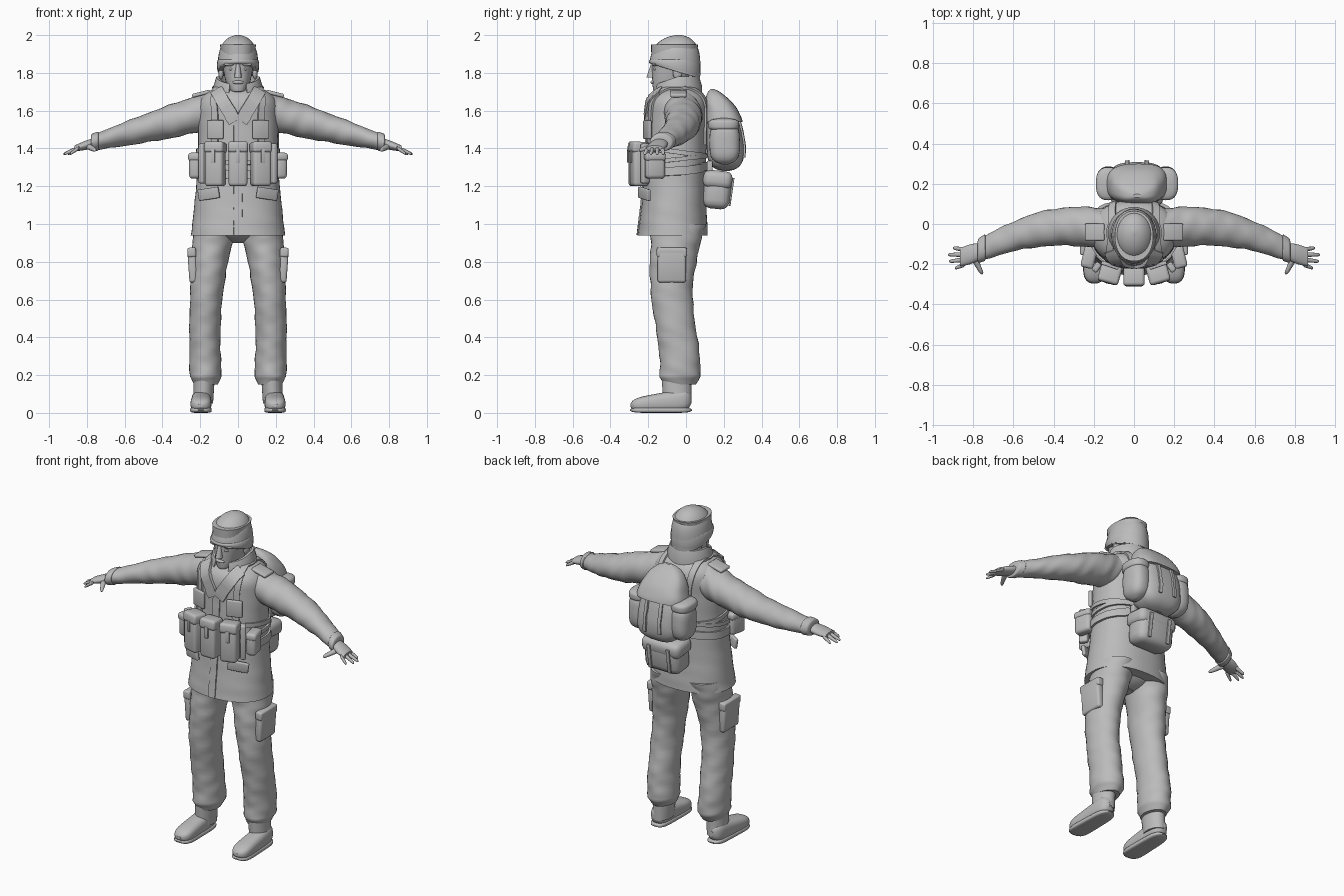
import bpy, bmesh, math
from math import sin, cos, pi, tau, radians
from mathutils import Vector, Euler
from mathutils.bvhtree import BVHTree

if "Cube" in bpy.data.objects:
    bpy.data.objects.remove(bpy.data.objects["Cube"], do_unlink=True)

GREY = bpy.data.materials.new("plain_grey")
GREY.use_nodes = True
GREY.diffuse_color = (.5, .5, .5, 1)
GREY.node_tree.nodes["Principled BSDF"].inputs["Base Color"].default_value = GREY.diffuse_color


def finish(name, bm, mirror=False, angle=45):
    """Turn a bmesh into a shaded object, optionally mirrored across x."""
    bmesh.ops.recalc_face_normals(bm, faces=bm.faces)
    mesh = bpy.data.meshes.new(name)
    bm.to_mesh(mesh)
    bm.free()
    mesh.materials.append(GREY)
    mesh.shade_smooth()
    mesh.set_sharp_from_angle(angle=radians(angle))
    part = bpy.data.objects.new(name, mesh)
    bpy.context.collection.objects.link(part)
    if mirror:
        modifier = part.modifiers.new("mirror", "MIRROR")
        modifier.use_mirror_merge = False
    return part


def bridge(bm, rings):
    """Join closed rings of vertices and cap both ends."""
    for lower, upper in zip(rings, rings[1:]):
        for j in range(len(lower)):
            k = (j + 1) % len(lower)
            bm.faces.new((lower[j], lower[k], upper[k], upper[j]))
    bm.faces.new(rings[0])
    bm.faces.new(rings[-1])


def rounded(power):
    """Scale rule that closes both ends of a skin."""
    return lambda t: max(.05, 1 - abs(2 * t - 1) ** power) ** .5


def steady(t):
    return 1


def skin(name, start, end, radii, end_radii, axis=2, swell=steady, sag=None, ease=1,
         power=1, sides=28, steps=24, wrinkle=0, tilt=0, mirror=False):
    """Sweep a superellipse from start to end, shaped by swell and sag rules."""
    u, v = [i for i in range(3) if i != axis]
    bm = bmesh.new()
    rings = []
    for k in range(steps + 1):
        t = (1 - cos(pi * k / steps)) / 2
        mix = t ** ease
        centre = Vector(start).lerp(Vector(end), mix)
        centre[axis] = start[axis] + (end[axis] - start[axis]) * t
        if sag:
            centre += Vector(sag(t))
        ring = []
        for j in range(sides):
            a = tau * j / sides
            h = 30 * centre[axis]
            fold = 1 + wrinkle * (sin(2 * h + 3 * a) + sin(h - 2 * a) + sin(3 * h + 2 * sin(2 * a)) / 2)
            point = centre.copy()
            for i, wave, r, s in ((u, cos(a), radii[0], end_radii[0]), (v, sin(a), radii[1], end_radii[1])):
                size = (r + (s - r) * mix) * swell(t) * fold
                point[i] += size * math.copysign(abs(wave) ** power, wave)
            point[axis] += tilt * (point[v] - centre[v]) * (1 - t)
            ring.append(bm.verts.new(point))
        rings.append(ring)
    bridge(bm, rings)
    return finish(name, bm, mirror)


def pod(name, centre, radii, power=.8, ends=4, mirror=False, wrinkle=0):
    """Soft rounded volume."""
    rise = Vector((0, 0, radii[2]))
    return skin(name, Vector(centre) - rise, Vector(centre) + rise, radii, radii,
                swell=rounded(ends), power=power, steps=14, wrinkle=wrinkle, mirror=mirror)


def box(name, centre, size, bevel=.01, turn=(0, 0, 0), mirror=False):
    """Box with rounded edges, turned in degrees."""
    bm = bmesh.new()
    bmesh.ops.create_cube(bm, size=1)
    for vert in bm.verts:
        vert.co *= Vector(size)
    bmesh.ops.bevel(bm, geom=bm.edges[:], offset=bevel, segments=3, profile=.5, affect="EDGES")
    matrix = Euler([radians(a) for a in turn]).to_matrix()
    for vert in bm.verts:
        vert.co = matrix @ vert.co + Vector(centre)
    return finish(name, bm, mirror)


def ribbon(name, path, target, width=.03, thick=.01, mirror=False, steps=32):
    """Flat strap laid on a target part along path(t)."""
    mesh = target.data
    tree = BVHTree.FromPolygons([v.co for v in mesh.vertices], [p.vertices[:] for p in mesh.polygons])
    hits = [tree.find_nearest(Vector(path(i / steps))) for i in range(steps + 1)]
    bm = bmesh.new()
    rings = []
    for i, (spot, normal, *rest) in enumerate(hits):
        along = hits[min(i + 1, steps)][0] - hits[max(i - 1, 0)][0]
        side = along.cross(normal).normalized() * width / 2
        corners = ((-1, -.01), (1, -.01), (1, thick), (-1, thick))
        rings.append([bm.verts.new(spot + side * a + normal * b) for a, b in corners])
    bridge(bm, rings)
    return finish(name, bm, mirror)


def line(a, b):
    return lambda t: Vector(a).lerp(Vector(b), t)


# Head, neck and face
skin("neck", (0, -.04, 1.6), (0, -.05, 1.8), (.07, .08), (.06, .06))
skin("head", (0, -.12, 1.7), (0, -.06, 1.95), (.03, .05), (.095, .125), ease=.4, power=.9)
skin("nose", (0, -.18, 1.775), (0, -.175, 1.85), (.02, .03), (.01, .01), sides=12)
pod("lips", (0, -.175, 1.75), (.03, .013, .01), 1, 2)
pod("chin", (0, -.15, 1.72), (.03, .025, .02), 1, 2)
pod("brows", (.04, -.165, 1.845), (.035, .015, .01), 1, 2, True)
pod("eyes", (.035, -.163, 1.82), (.014, .012, .008), 1, 2, True)
pod("ears", (.09, -.045, 1.8), (.014, .025, .035), 1, 2, True)

# Knitted cap with folded cuff
skin("cap", (0, -.06, 1.815), (0, -.04, 2), (.11, .134), (.1, .125), tilt=-.3, wrinkle=.003,
     swell=lambda t: max(.01, 1 - t ** 3.5) ** .5)
skin("cap_cuff", (0, -.06, 1.81), (0, -.06, 1.87), (.112, .137), (.112, .137), tilt=-.3,
     swell=lambda t: .94 + .06 * sin(pi * t) ** .5)

# Jacket, with shoulders rounded in near the top
jacket = skin("jacket", (0, -.07, .94), (0, -.04, 1.72), (.25, .185), (.215, .165), power=.88,
              sides=48, steps=40, wrinkle=.003,
              swell=lambda t: (1 - .08 * sin(pi * t)) * (1 - .45 * max(0, 5 * t - 4) ** 4))
ribbon("front_placket", line((0, -.4, .96), (0, -.4, 1.56)), jacket, .045, .006)
ribbon("lapels", line((.02, -.3, 1.54), (.12, -.14, 1.72)), jacket, .07, .014, True)
box("skirt_pocket_flaps", (.155, -.22, 1.16), (.12, .02, .06), .006, (4, 8, 26), True)
box("chest_pockets", (.12, -.205, 1.5), (.09, .02, .1), .006, (0, 0, 18), True)
box("epaulettes", (.195, -.04, 1.69), (.1, .085, .02), .008, (0, 14, 0), True)

# Open standing collar
bm = bmesh.new()
rings = []
for i in range(33):
    a = radians(-68 + 316 * i / 32)
    drop = .04 * max(0, -sin(a))
    rings.append([bm.verts.new((r * cos(a), r * sin(a) - .045, 1.68 + rise - drop))
                  for r, rise in ((.13, 0), (.13, .05), (.115, .1), (.1, .1), (.1, 0))])
bridge(bm, rings)
finish("collar", bm)

# Sleeves, cuffs and hands
skin("sleeves", (.15, -.02, 1.6), (.77, -.13, 1.43), (.1, .1), (.056, .042), axis=0, steps=56,
     swell=lambda t: 1 + .12 * sin(pi * t), sag=lambda t: (0, .05 * sin(pi * t), 0),
     wrinkle=.018, mirror=True)
skin("cuffs", (.735, -.115, 1.44), (.78, -.135, 1.43), (.068, .052), (.06, .046), axis=0,
     swell=rounded(8), mirror=True)
skin("palms", (.76, -.135, 1.43), (.865, -.165, 1.4), (.04, .026), (.045, .016), axis=0,
     swell=lambda t: 1 + .15 * sin(pi * t), sides=18, mirror=True)
for finger, reach in enumerate((.9, .925, .92, .89)):
    y = -.128 - .024 * finger
    skin("finger_%d" % (finger + 1), (.84, y, 1.405), (reach, 1.4 * y + .06, 1.37), (.013, .013), (.008, .008),
         axis=0, swell=rounded(8), sides=10, steps=10, mirror=True)
skin("thumbs", (.8, -.16, 1.415), (.755, -.25, 1.39), (.02, .018), (.01, .01), axis=1,
     swell=rounded(8), sides=10, steps=10, mirror=True)

# Trousers, gathered at the ankle and bent at the knee
skin("trousers", (.17, -.05, .15), (.12, -.06, 1), (.085, .11), (.115, .145), steps=56,
     swell=lambda t: 1 - .15 * sin(pi * t) - .25 * max(0, 1 - 20 * t),
     sag=lambda t: (.025 * sin(pi * t), -.02 * sin(tau * (t - .35)), 0), wrinkle=.015, mirror=True)
pod("trouser_seat", (0, -.06, 1), (.17, .14, .1), 1, 2)
box("cargo_pockets", (.24, -.075, .775), (.045, .15, .17), .014, (0, 4, 0), True)
box("cargo_flaps", (.245, -.075, .85), (.045, .16, .05), .01, (0, 4, 0), True)

# Boots
skin("boot_shafts", (.185, -.045, .05), (.178, -.05, .2), (.053, .075), (.056, .08), mirror=True)
skin("boot_feet", (.193, .03, .07), (.197, -.295, .04), (.05, .065), (.058, .036), axis=1,
     swell=rounded(6), power=.75, mirror=True)
skin("boot_soles", (.193, .033, .015), (.197, -.297, .015), (.05, .015), (.06, .015), axis=1,
     swell=rounded(6), power=.5, mirror=True)

# Webbing belts and harness
for name, height, width in (("belt", 1.285, .045), ("upper_belt", 1.345, .022)):
    ribbon(name, lambda t: (.3 * cos(tau * t), .28 * sin(tau * t) - .05, height + .015 * sin(tau * t)),
           jacket, width, .012, steps=64)
ribbon("shoulder_straps", lambda t: (.15 - .06 * t, -.05 - .2 * cos(pi * t), 1.42 + .34 * sin(pi * t)),
       jacket, .035, mirror=True)
ribbon("side_straps", lambda t: (.1 + .16 * sin(pi * t), .16 - .36 * t, 1.36 + .04 * t), jacket, .025, mirror=True)

# Front pouches with lids and tabs, fanned round the belly
for side, s in (("right", -1), ("middle", 0), ("left", 1)):
    turn = radians(16 * s)
    out = Vector((sin(turn), -cos(turn), 0))
    spot = Vector((.12 * s, -.262 + .014 * abs(s), 1.305))
    box(side + "_pouch", spot, (.1, .085, .21), .018, (0, 0, 16 * s))
    box(side + "_pouch_lid", spot + Vector((0, 0, .1)), (.106, .094, .06), .016, (-5, 0, 16 * s))
    box(side + "_pouch_tab", spot + out * .045 + Vector((0, 0, .055)), (.022, .01, .07), .003, (0, 0, 16 * s))
box("narrow_pouches", (.186, -.215, 1.32), (.032, .05, .21), .01, (0, 0, 35), True)
box("hip_pouches", (.222, -.165, 1.305), (.06, .105, .13), .02, (0, 0, 14), True)
box("hip_pouch_lids", (.223, -.165, 1.355), (.066, .11, .045), .016, (0, 0, 14), True)

# Backpack, worn slightly to the left
X = .015
sack = skin("backpack", (X, .21, 1.28), (X, .14, 1.7), (.14, .1), (.1, .05), ease=3, power=.65,
            swell=rounded(6), wrinkle=.006, sides=36)
skin("backpack_lid", (X, .2, 1.54), (X, .14, 1.715), (.15, .1), (.09, .04), ease=1.5, power=.7,
     swell=lambda t: max(.05, 1 - t ** 6) ** .5, wrinkle=.008, sides=36)
box("rear_pouch", (X, .165, 1.18), (.24, .145, .2), .045, (-6, 0, 0))
box("rear_pouch_flap", (X, .168, 1.235), (.26, .155, .095), .035, (-6, 0, 0))
for side, s in (("left", 1), ("right", -1)):
    pod(side + "_side_pocket", (X + .143 * s, .205, 1.43), (.06, .08, .115), wrinkle=.008)
    pod(side + "_pocket_flap", (X + .143 * s, .2, 1.525), (.062, .082, .035))
    ribbon(side + "_pack_strap", line((X + .06 * s, .4, 1.34), (X + .06 * s, .4, 1.58)), sack, .02)
    box(side + "_rear_strap", (X + .065 * s, .241, 1.17), (.022, .01, .15), .003, (-8, 0, 0))
    box(side + "_rear_hanger", (X + .09 * s, .125, 1.29), (.03, .03, .09), .006)
